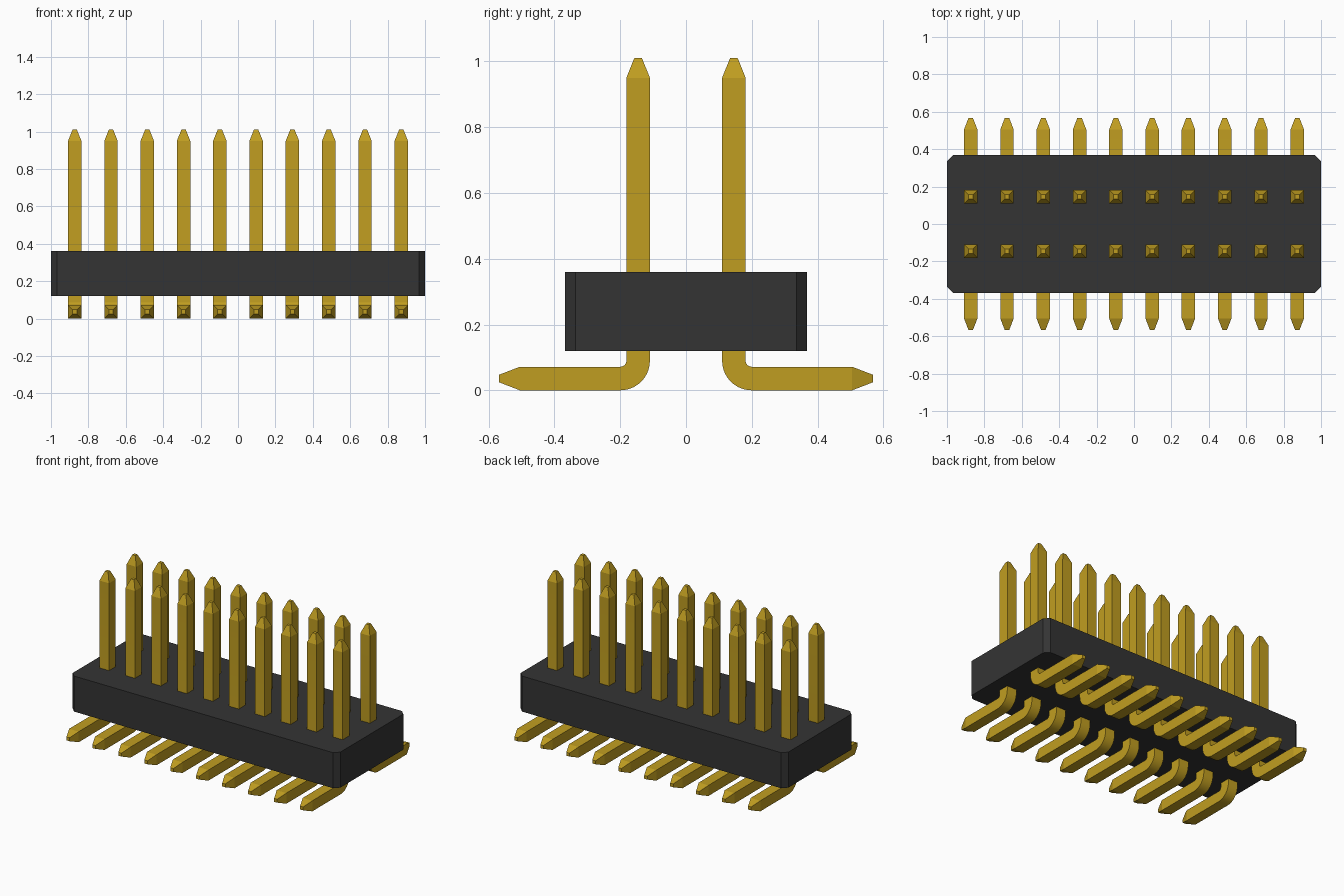
import bpy, bmesh, math
from mathutils import Vector

cube = bpy.data.objects.get("Cube")
if cube:
    bpy.data.objects.remove(cube, do_unlink=True)

COUNT, PITCH = 10, 0.194      # pins per row and their spacing
ROW_Y = 0.1455                # row offset from the centre line
HALF, TIP = 0.0358, 0.0115    # half widths of pin shaft and blunt tip
BEND = 0.0542                 # centre line radius of the bend
ARC_STEPS = 10


def material(name, rgb, roughness):
    m = bpy.data.materials.new(name)
    m.use_nodes = True
    m.diffuse_color = (*rgb, 1)
    bsdf = m.node_tree.nodes["Principled BSDF"]
    bsdf.inputs["Base Color"].default_value = (*rgb, 1)
    bsdf.inputs["Roughness"].default_value = roughness
    return m


gold = material("gold", (0.53, 0.34, 0.015), 0.5)
black = material("black_plastic", (0.034, 0.034, 0.034), 0.7)


def finish(bm, name, mat):
    bmesh.ops.recalc_face_normals(bm, faces=bm.faces)
    mesh = bpy.data.meshes.new(name)
    bm.to_mesh(mesh)
    bm.free()
    mesh.materials.append(mat)
    return mesh


def add_object(name, mesh, location=(0, 0, 0)):
    obj = bpy.data.objects.new(name, mesh)
    obj.location = location
    bpy.context.collection.objects.link(obj)
    return obj


# Housing: block with chamfered upright corners
bm = bmesh.new()
bmesh.ops.create_cube(bm, size=1)
bmesh.ops.scale(bm, vec=(2, 0.736, 0.24), verts=bm.verts)
upright = [e for e in bm.edges if abs(e.verts[0].co.z - e.verts[1].co.z) > 0.1]
bmesh.ops.bevel(bm, geom=upright, offset=0.032, segments=1, affect='EDGES')
add_object("housing", finish(bm, "housing", black), (0, 0, 0.24))


def pin_mesh(name, side):
    """Square bar running down, bending outward into a foot, tapered at both ends."""
    bm = bmesh.new()
    cy, cz = ROW_Y + BEND, HALF + BEND
    # Stations: centre y, centre z, section normal angle, half width
    stations = [(ROW_Y, 1.01, 0, TIP), (ROW_Y, 0.95, 0, HALF)]
    for i in range(ARC_STEPS + 1):
        a = math.pi / 2 * i / ARC_STEPS
        stations.append((cy - BEND * math.cos(a), cz - BEND * math.sin(a), a, HALF))
    stations += [(0.505, HALF, math.pi / 2, HALF), (0.568, HALF, math.pi / 2, TIP)]

    rings = []
    for y, z, a, h in stations:
        centre = Vector((0, y * side, z))
        n = Vector((0, math.cos(a) * side, math.sin(a))) * h
        x = Vector((h, 0, 0))
        rings.append([bm.verts.new(centre + p) for p in (n + x, n - x, -n - x, x - n)])
    for r, s in zip(rings, rings[1:]):
        for k in range(4):
            j = (k + 1) % 4
            bm.faces.new((r[k], r[j], s[j], s[k]))
    bm.faces.new(rings[0])
    bm.faces.new(rings[-1])
    return finish(bm, name, gold)


# Two mirrored rows of pins
pins = []
for row, side in (("front", -1), ("back", 1)):
    mesh = pin_mesh(row + "_pin", side)
    for i in range(COUNT):
        x = (i - (COUNT - 1) / 2) * PITCH
        pins.append(add_object(f"{row}_pin_{i + 1}", mesh, (x, 0, 0)))

# Smooth only the bends, keeping the bar and taper edges sharp
bpy.ops.object.select_all(action='DESELECT')
for pin in (pins[0], pins[-1]):
    pin.select_set(True)
bpy.context.view_layer.objects.active = pins[0]
bpy.ops.object.shade_smooth_by_angle(angle=math.radians(15))
